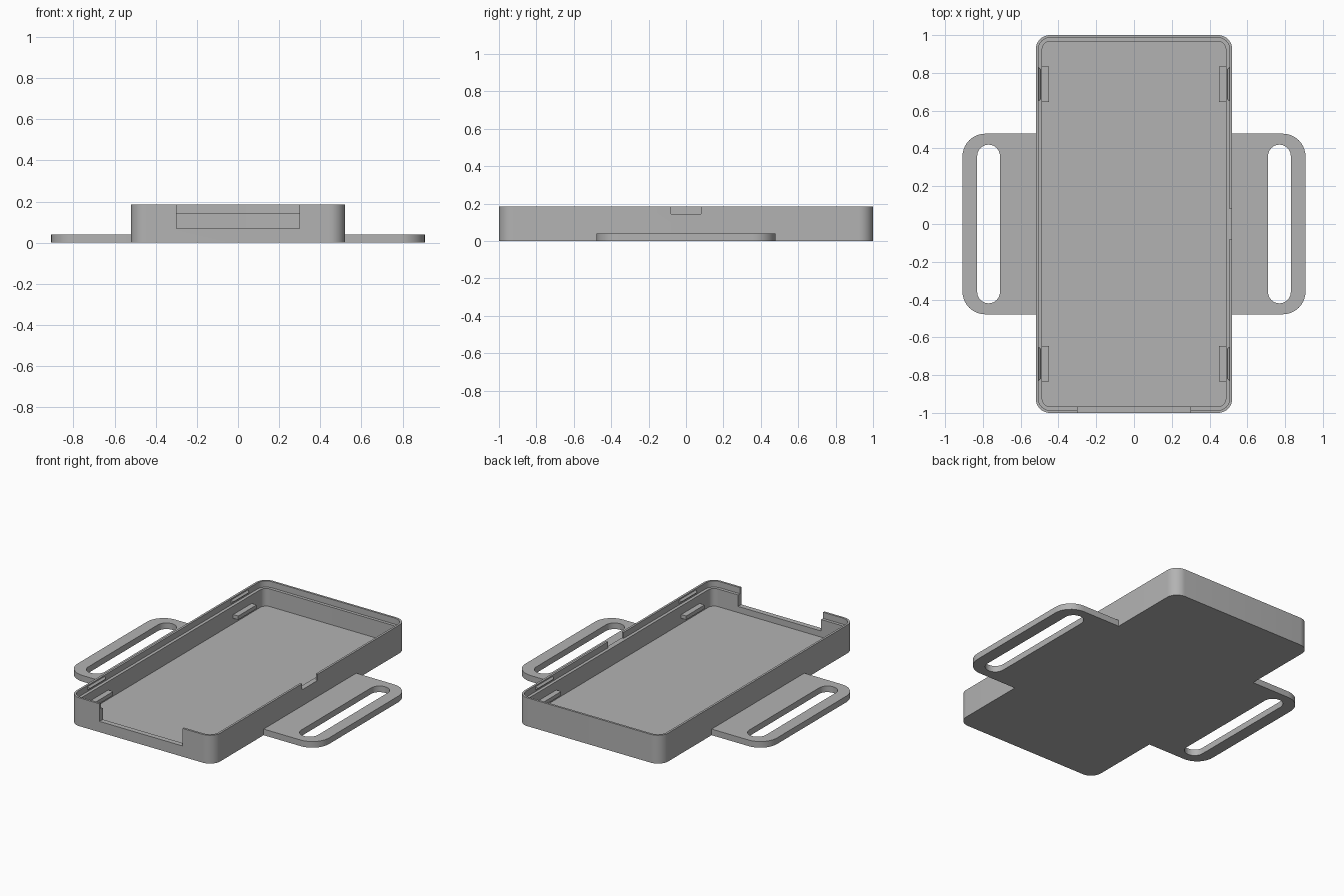
import bpy, bmesh, math

cube = bpy.data.objects.get("Cube")
if cube:
    bpy.data.objects.remove(cube, do_unlink=True)

grey = bpy.data.materials.new("mid grey")
grey.use_nodes = True
grey.diffuse_color = (0.45, 0.45, 0.45, 1)
grey.node_tree.nodes["Principled BSDF"].inputs["Base Color"].default_value = grey.diffuse_color


def add_object(name, bm):
    bmesh.ops.recalc_face_normals(bm, faces=bm.faces)
    mesh = bpy.data.meshes.new(name)
    bm.to_mesh(mesh)
    bm.free()
    obj = bpy.data.objects.new(name, mesh)
    mesh.materials.append(grey)
    bpy.context.collection.objects.link(obj)
    return obj


def rounded_rect(x0, x1, y0, y1, radii, steps=10):
    """Outline with radii in the order right-back, left-back, left-front, right-front."""
    points = []
    corners = [(x1, y1, -1, -1), (x0, y1, 1, -1), (x0, y0, 1, 1), (x1, y0, -1, 1)]
    for i, ((x, y, sx, sy), r) in enumerate(zip(corners, radii)):
        if r == 0:
            points.append((x, y))
            continue
        for k in range(steps + 1):
            a = math.pi / 2 * (i + k / steps)
            points.append((x + sx * r + r * math.cos(a), y + sy * r + r * math.sin(a)))
    return points


def loft(name, sections):
    """Closed solid through a list of (outline, z)."""
    bm = bmesh.new()
    rings = [[bm.verts.new((x, y, z)) for x, y in pts] for pts, z in sections]
    for low, high in zip(rings, rings[1:]):
        n = len(low)
        for i in range(n):
            j = (i + 1) % n
            bm.faces.new((low[i], low[j], high[j], high[i]))
    bm.faces.new(rings[0])
    bm.faces.new(rings[-1])
    return add_object(name, bm)


def box(name, x0, x1, y0, y1, z0, z1):
    pts = rounded_rect(x0, x1, y0, y1, [0] * 4)
    return loft(name, [(pts, z0), (pts, z1)])


def cut(target, cutter):
    mod = target.modifiers.new("cut", "BOOLEAN")
    mod.operation = "DIFFERENCE"
    mod.solver = "EXACT"
    mod.object = cutter
    cutter.hide_render = True
    cutter.hide_viewport = True
    cutter.display_type = "WIRE"


def smooth(obj):
    # Apply the cuts, then smooth the rounded corners only
    bpy.ops.object.select_all(action="DESELECT")
    obj.select_set(True)
    bpy.context.view_layer.objects.active = obj
    for mod in list(obj.modifiers):
        cutter = mod.object
        bpy.ops.object.modifier_apply(modifier=mod.name)
        bpy.data.objects.remove(cutter, do_unlink=True)
    bpy.ops.object.shade_smooth_by_angle(angle=math.radians(30))


# Tray: outer wall, thin rim, rebate step and cavity floor
HEIGHT, STEP, FLOOR = 0.185, 0.145, 0.03


def tray_outline(inset):
    return rounded_rect(inset - 0.52, 0.52 - inset, inset - 1, 1 - inset, [0.075 - inset] * 4)


outer, rim, cavity = tray_outline(0), tray_outline(0.014), tray_outline(0.034)
tray = loft("tray", [(outer, 0), (outer, HEIGHT), (rim, HEIGHT),
                     (rim, STEP), (cavity, STEP), (cavity, FLOOR)])
cut(tray, box("front_opening_cutter", -0.3, 0.3, -1.1, -0.9, 0.07, 0.3))
cut(tray, box("side_notch_cutter", 0.45, 0.6, -0.08, 0.08, STEP, 0.3))
smooth(tray)

for side, s in (("left", 1), ("right", -1)):
    # Strap wing with a long rounded slot
    r = 0.12
    radii = [r, 0, 0, r] if s > 0 else [0, r, r, 0]
    x0, x1 = sorted((s * 0.52, s * 0.908))
    plate = rounded_rect(x0, x1, -0.478, 0.478, radii)
    wing = loft(side + "_strap_wing", [(plate, 0), (plate, 0.04)])
    x0, x1 = sorted((s * 0.71, s * 0.83))
    slot = rounded_rect(x0, x1, -0.42, 0.42, [0.0599] * 4)
    cut(wing, loft(side + "_slot_cutter", [(slot, -0.1), (slot, 0.1)]))
    smooth(wing)

    for end, y in (("back", 0.74), ("front", -0.74)):
        # Retaining ledge on the cavity wall
        x0, x1 = sorted((s * 0.45, s * 0.49))
        box(f"{end}_{side}_ledge", x0, x1, y - 0.095, y + 0.095, 0.065, 0.09)

        # Snap ridge inside the rim, with tapered ends
        bm = bmesh.new()
        ends = []
        for t in (-1, 1):
            ends.append([bm.verts.new((s * x, y + t * h, z)) for x, h, z in
                         ((0.508, 0.09, 0.152), (0.494, 0.08, 0.165), (0.508, 0.09, 0.178))])
            bm.faces.new(ends[-1])
        for i in range(3):
            j = (i + 1) % 3
            bm.faces.new((ends[0][i], ends[0][j], ends[1][j], ends[1][i]))
        add_object(f"{end}_{side}_snap_ridge", bm)
